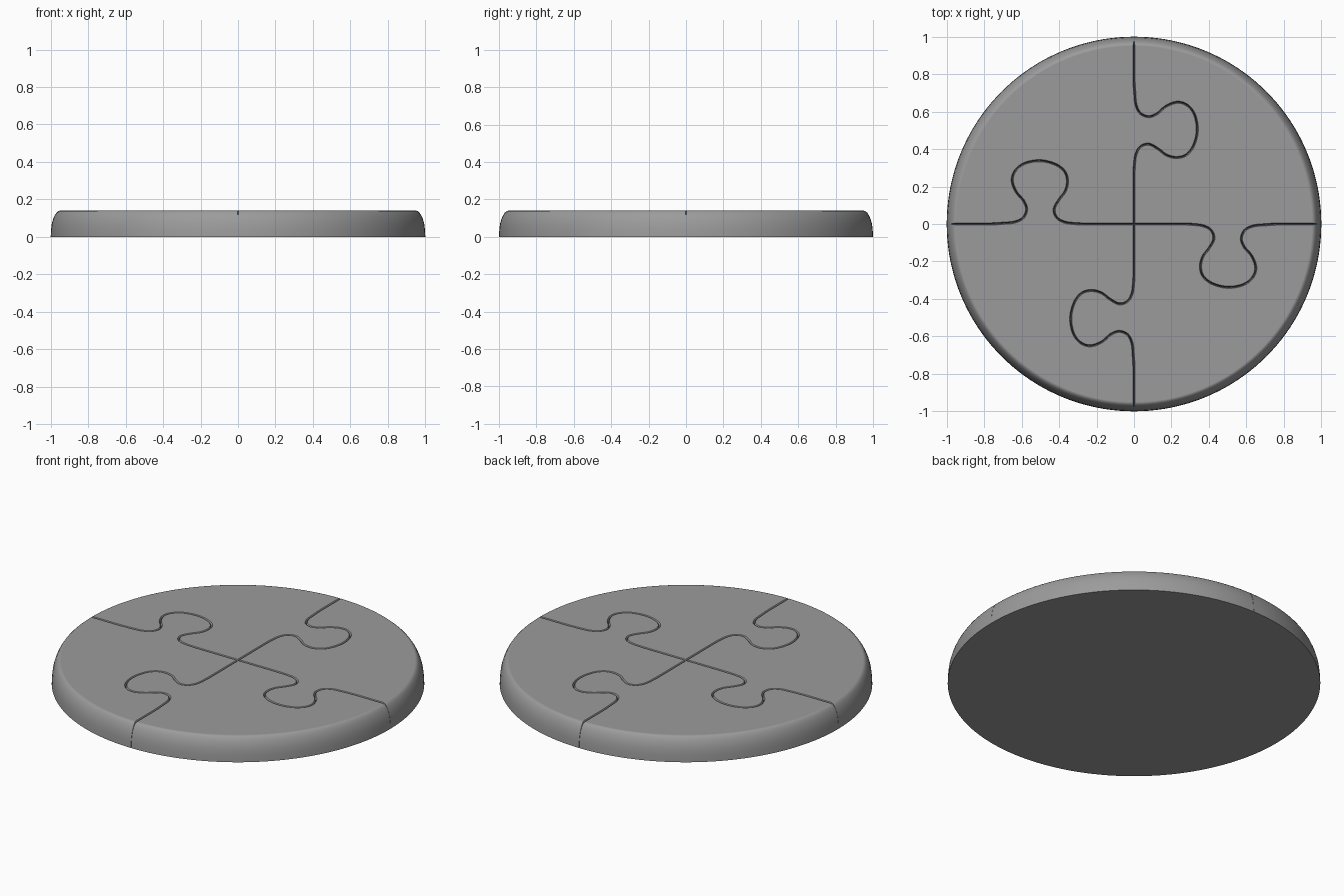
import bpy, bmesh
from math import atan2, cos, sin, pi
from mathutils import Vector, Matrix

if "Cube" in bpy.data.objects:
    bpy.data.objects.remove(bpy.data.objects["Cube"])

# Seam from the centre to the rim along +y, with one locking knob
SEAM = [(0, 0), (0, .12), (0, .24), (.002, .31), (.01, .37), (.035, .413), (.08, .426),
        (.13, .40), (.175, .367), (.23, .355), (.283, .372), (.321, .425), (.338, .505),
        (.323, .585), (.283, .635), (.23, .65), (.17, .628), (.125, .59), (.08, .573),
        (.035, .590), (.011, .635), (.004, .70), (0, .78), (0, .88), (0, 1)]
# Levels: height, rim radius, seam bevel inset
LEVELS = [(0, 1, 0), (.01, .9995, .0008), (.04, .998, .0008), (.07, .994, .0008),
          (.095, .987, .0008), (.115, .978, .001), (.129, .969, .002),
          (.137, .960, .0035), (.14, .950, .006)]


def smooth_path(pts, steps=5):
    """Catmull-Rom curve through the points."""
    p = [Vector(q) for q in pts]
    p = [2 * p[0] - p[1]] + p + [2 * p[-1] - p[-2]]
    out = []
    for i in range(1, len(p) - 2):
        a, b, c, d = p[i - 1:i + 3]
        for k in range(steps):
            t = k / steps
            out.append(.5 * (2 * b + (c - a) * t + (2 * a - 5 * b + 4 * c - d) * t * t
                             + (3 * b - a - 3 * c + d) * t ** 3))
    return out + [p[-2]]


def offset(path, d):
    """Shift a path to its left by d."""
    out = []
    for i, q in enumerate(path):
        t = (path[min(i + 1, len(path) - 1)] - path[max(i - 1, 0)]).normalized()
        out.append(q + Vector((-t.y, t.x)) * d)
    return out


def outline(r, d):
    up = smooth_path(SEAM)
    right = [Vector((q.y, -q.x)) for q in up]
    a = offset(right, d)[1:-1]
    b = offset(up[::-1], d)[1:-1]
    # keep the straight seam ends inside the rim radius
    for q in a[-4:]:
        q.x = .88 + (q.x - .88) * (r - .88) / .12
    for q in b[:4]:
        q.y = .88 + (q.y - .88) * (r - .88) / .12
    a0 = atan2(d, r)
    arc = [a0 + (pi / 2 - 2 * a0) * i / 40 for i in range(41)]
    return [Vector((d, d))] + a + [Vector((r * cos(t), r * sin(t))) for t in arc] + b


grey = bpy.data.materials.new("dark_grey")
grey.diffuse_color = (.33, .33, .33, 1)
grey.use_nodes = True
grey.node_tree.nodes["Principled BSDF"].inputs["Base Color"].default_value = grey.diffuse_color


def puzzle_piece(name, turn):
    bm = bmesh.new()
    rings = [[bm.verts.new((q.x, q.y, z)) for q in outline(r, d)] for z, r, d in LEVELS]
    n = len(rings[0])
    for lo, hi in zip(rings, rings[1:]):
        for i in range(n):
            j = (i + 1) % n
            bm.faces.new((lo[i], lo[j], hi[j], hi[i]))
    bm.faces.new(rings[0][::-1])
    bm.faces.new(rings[-1])
    bm.transform(Matrix.Rotation(turn, 4, 'Z'))
    me = bpy.data.meshes.new(name)
    bm.to_mesh(me)
    bm.free()
    me.materials.append(grey)
    ob = bpy.data.objects.new(name, me)
    bpy.context.collection.objects.link(ob)
    bpy.ops.object.select_all(action='DESELECT')
    ob.select_set(True)
    bpy.context.view_layer.objects.active = ob
    bpy.ops.object.shade_smooth_by_angle(angle=.7)
    wn = ob.modifiers.new("flat_caps", 'WEIGHTED_NORMAL')
    wn.keep_sharp = True


# Four identical quarter pieces
for k, side in enumerate(("back_right", "back_left", "front_left", "front_right")):
    puzzle_piece("puzzle_piece_" + side, k * pi / 2)
